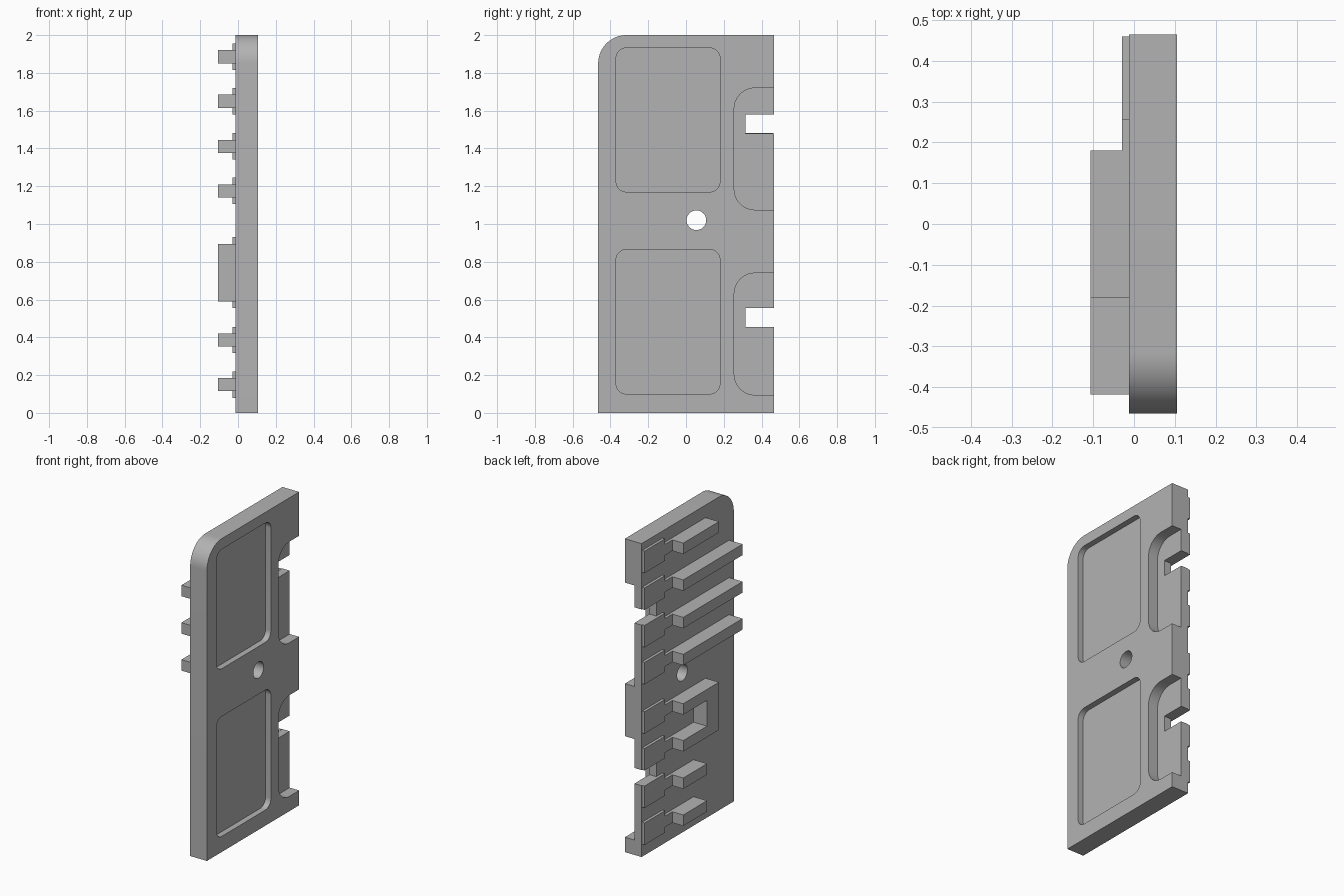
import bpy, bmesh, math
from mathutils import Vector

cube = bpy.data.objects.get("Cube")
if cube:
    bpy.data.objects.remove(cube, do_unlink=True)

grey = bpy.data.materials.new("light_grey")
grey.use_nodes = True
colour = (0.45, 0.45, 0.45, 1)
grey.diffuse_color = colour
grey.node_tree.nodes["Principled BSDF"].inputs["Base Color"].default_value = colour

BACK, FACE = -0.012, 0.106       # plate surfaces in x
PAD, BAR = -0.03, -0.107         # outer surfaces of pads and bars in x


def rounded(corners, steps=10):
    """Turn (y, z, radius) corners of right angles into an outline."""
    out = []
    for i, (y, z, r) in enumerate(corners):
        p = Vector((y, z))
        if r == 0:
            out.append(p)
            continue
        a = (Vector(corners[i - 1][:2]) - p).normalized() * r
        b = (Vector(corners[(i + 1) % len(corners)][:2]) - p).normalized() * r
        for k in range(steps + 1):
            t = math.pi / 2 * k / steps
            out.append(p + a * (1 - math.sin(t)) + b * (1 - math.cos(t)))
    return out


def prism(name, outline, x0, x1):
    """Extrude a (y, z) outline from x0 to x1."""
    bm = bmesh.new()
    face = bm.faces.new([bm.verts.new((x0, y, z)) for y, z in outline])
    new = bmesh.ops.extrude_face_region(bm, geom=[face])["geom"]
    verts = [v for v in new if isinstance(v, bmesh.types.BMVert)]
    bmesh.ops.translate(bm, verts=verts, vec=(x1 - x0, 0, 0))
    return finish(name, bm)


def finish(name, bm):
    bmesh.ops.recalc_face_normals(bm, faces=bm.faces)
    mesh = bpy.data.meshes.new(name)
    bm.to_mesh(mesh)
    bm.free()
    mesh.materials.append(grey)
    obj = bpy.data.objects.new(name, mesh)
    bpy.context.collection.objects.link(obj)
    return obj


def box(y0, y1, z0, z1, r=0.0, r_back=None):
    """Rectangle outline; r rounds the front corners, r_back the rear ones."""
    rb = r if r_back is None else r_back
    return rounded([(y0, z0, r), (y1, z0, rb), (y1, z1, rb), (y0, z1, r)])


def cone_cutter(name, r0, r1, x0, x1):
    bm = bmesh.new()
    bmesh.ops.create_cone(bm, cap_ends=True, segments=48, radius1=r0,
                          radius2=r1, depth=x1 - x0)
    for v in bm.verts:
        x, y, z = v.co
        v.co = ((x0 + x1) / 2 + z, 0.055 + x, 1.02 + y)
    return finish(name, bm)


# Plate with one rounded corner
plate = prism("plate", rounded([(-0.465, 0, 0), (0.465, 0, 0),
                                (0.465, 2, 0), (-0.465, 2, 0.15)], 16),
              BACK, FACE)

# Recessed panels, edge recesses with slots, and the countersunk hole
cutters = []
for z0, z1 in ((0.1, 0.865), (1.17, 1.932)):
    cutters.append(prism("panel_cutter", box(-0.37, 0.18, z0, z1, 0.055),
                         FACE - 0.037, 0.2))
for z in (0.095, 1.075):
    cutters.append(prism("recess_cutter", box(0.255, 0.6, z, z + 0.645, 0.11, 0),
                         FACE - 0.067, 0.2))
for z in (0.455, 1.48):
    cutters.append(prism("slot_cutter", box(0.315, 0.6, z, z + 0.1), -0.2, 0.3))
cutters.append(cone_cutter("hole_cutter", 0.052, 0.052, -0.2, 0.2))
cutters.append(cone_cutter("countersink_cutter", 0.052, 0.097,
                           FACE - 0.035, FACE + 0.01))

bpy.context.view_layer.objects.active = plate
for c in cutters:
    c.hide_render = True
    mod = plate.modifiers.new("cut", "BOOLEAN")
    mod.operation, mod.solver, mod.object = "DIFFERENCE", "EXACT", c
    bpy.ops.object.modifier_apply(modifier=mod.name)
for c in cutters:
    bpy.data.objects.remove(c, do_unlink=True)

bpy.ops.object.select_all(action="DESELECT")
plate.select_set(True)
bpy.ops.object.shade_smooth_by_angle(angle=math.radians(30))

# Contact pads, each with a narrow neck leading to its bar
W, H = 0.07, 0.035               # half widths of pad and bar
centres = (0.15, 0.386, 0.625, 0.86, 1.175, 1.411, 1.65, 1.885)
for c in centres:
    prism("contact_pad", [(0.46, c - W), (0.46, c + W), (0.255, c + W),
                          (0.255, c + H), (0.18, c + H), (0.18, c - H),
                          (0.255, c - H), (0.255, c - W)], PAD, BACK)

# Straight bars: two short, three long, one medium
ends = {0: -0.06, 1: -0.06, 4: -0.418, 5: -0.418, 6: -0.418, 7: -0.18}
for i, end in ends.items():
    c = centres[i]
    prism("contact_bar", box(end, 0.18, c - H, c + H), BAR, BACK)

# Two bars joined at the front into a U shape
lo, hi = centres[2], centres[3]
prism("u_shaped_bar", [(0.18, lo - H), (0.18, lo + H), (-0.06, lo + H),
                       (-0.06, hi - H), (0.18, hi - H), (0.18, hi + H),
                       (-0.18, hi + H), (-0.18, lo - H)], BAR, BACK)
